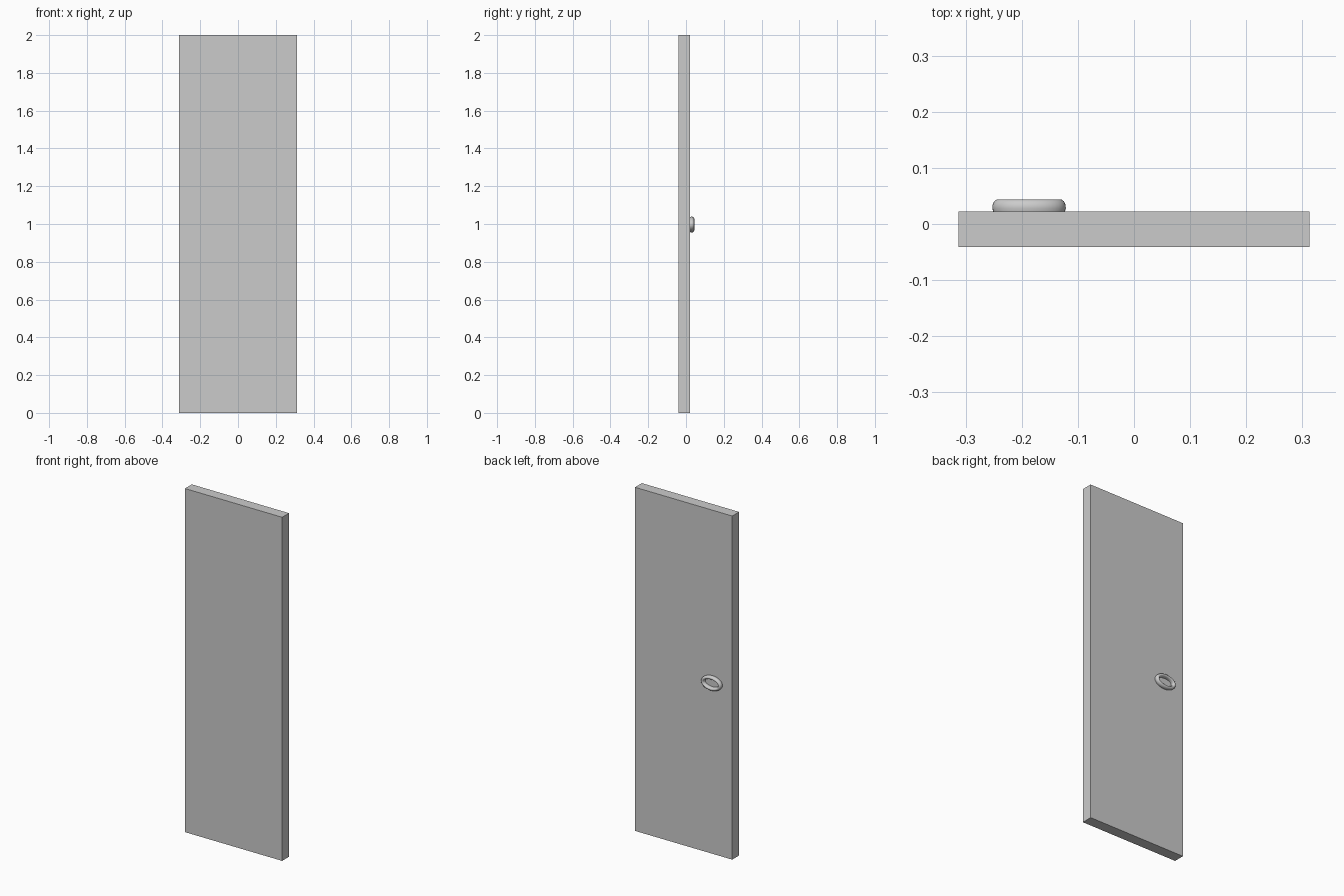
import bpy, bmesh, math

if "Cube" in bpy.data.objects:
    bpy.data.objects.remove(bpy.data.objects["Cube"])

def make_object(name, bm):
    bmesh.ops.recalc_face_normals(bm, faces=bm.faces)
    mesh = bpy.data.meshes.new(name)
    bm.to_mesh(mesh)
    bm.free()
    obj = bpy.data.objects.new(name, mesh)
    bpy.context.collection.objects.link(obj)
    return obj

# Door slab
bm = bmesh.new()
bmesh.ops.create_cube(bm, size=1)
for v in bm.verts:
    v.co.x = v.co.x * 0.626
    v.co.y = v.co.y * 0.063 - 0.0095
    v.co.z += 0.5
    v.co.z *= 2
make_object("door_panel", bm)

# Oval recessed pull: rounded rim swept round an ellipse, with a flat floor
CX, CZ, RX, RZ, N = -0.187, 0.997, 0.0655, 0.042, 40
profile = [(0.002, 0.021), (0.0, 0.028), (0.0005, 0.034), (0.003, 0.040),
           (0.007, 0.0432), (0.011, 0.044), (0.015, 0.0425), (0.018, 0.038),
           (0.019, 0.031), (0.0195, 0.024)]
bm = bmesh.new()
rings = []
for inset, y in profile:
    rings.append([bm.verts.new((CX + (RX - inset) * math.cos(a), y,
                                CZ + (RZ - inset) * math.sin(a)))
                  for a in (2 * math.pi * i / N for i in range(N))])
for r0, r1 in zip(rings, rings[1:]):
    for i in range(N):
        j = (i + 1) % N
        bm.faces.new((r0[i], r0[j], r1[j], r1[i]))
bm.faces.new(rings[-1])
bm.faces.new(rings[0])
pull = make_object("oval_pull", bm)
bpy.context.view_layer.objects.active = pull
pull.select_set(True)
bpy.ops.object.shade_smooth_by_angle(angle=math.radians(40))
